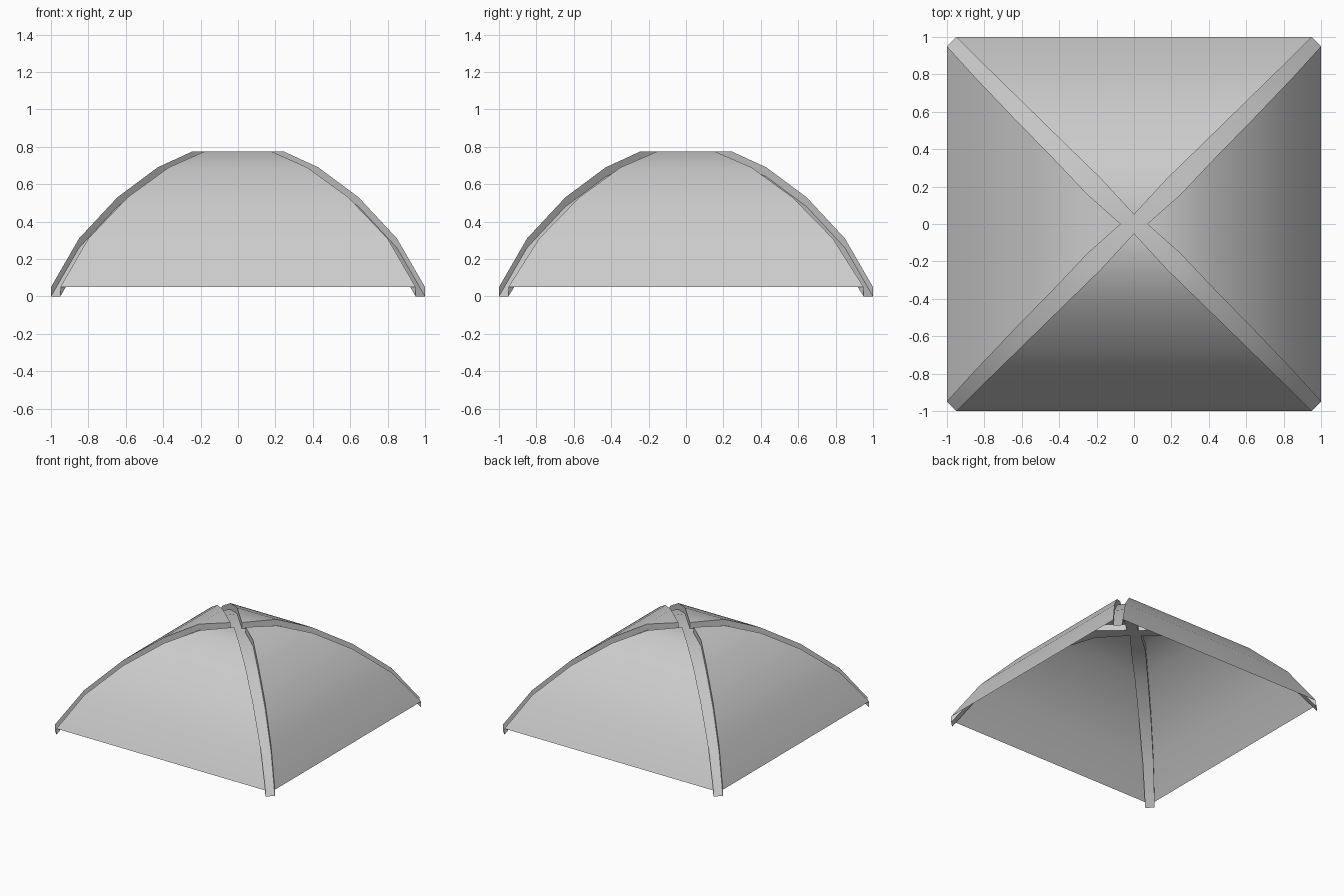
import bpy, bmesh, math
from mathutils import Vector

if "Cube" in bpy.data.objects:
    bpy.data.objects.remove(bpy.data.objects["Cube"])

# Arch profile per row: (distance out, half width of end/front panels, half width of side panels, height)
ROWS = [(1.0, 0.95, 0.95, 0.05), (0.85, 0.80, 0.785, 0.31), (0.645, 0.59, 0.57, 0.53),
        (0.43, 0.37, 0.35, 0.69), (0.245, 0.18, 0.155, 0.775)]
TIP_Y, TIP_X, TOP = 0.05, 0.07, 0.775   # panel tips next to the crossing
DEPTH = 0.05                            # rib channel depth


def build(name, faces, up=True):
    bm = bmesh.new()
    for pts in faces:
        f = bm.faces.new([bm.verts.new(p) for p in pts])
        f.normal_update()
        if up and f.normal.z < 0:
            f.normal_flip()
    bmesh.ops.remove_doubles(bm, verts=bm.verts, dist=0.0005)
    me = bpy.data.meshes.new(name)
    bm.to_mesh(me)
    bm.free()
    ob = bpy.data.objects.new(name, me)
    bpy.context.collection.objects.link(ob)
    bpy.ops.object.select_all(action='DESELECT')
    ob.select_set(True)
    bpy.context.view_layer.objects.active = ob
    bpy.ops.object.shade_smooth_by_angle(angle=math.radians(32))
    return ob


def low(p):
    return Vector((p[0], p[1], p[2] - DEPTH))


def edge(sx, sy, side):
    """Panel edge running up one corner, ending at the panel tip."""
    if side:
        pts = [(sx * d, sy * ws, z) for d, wf, ws, z in ROWS] + [(sx * TIP_X, 0, TOP)]
    else:
        pts = [(sx * wf, sy * d, z) for d, wf, ws, z in ROWS] + [(0, sy * TIP_Y, TOP)]
    return [Vector(p) for p in pts]


# Four curved roof panels, each with folded-down edges along the ribs
for name, s, side in (("front_panel", -1, False), ("back_panel", 1, False),
                      ("left_panel", -1, True), ("right_panel", 1, True)):
    if side:
        a, b = edge(s, -1, True), edge(s, 1, True)
    else:
        a, b = edge(-1, s, False), edge(1, s, False)
    faces = [(a[i], b[i], b[i + 1], a[i + 1]) for i in range(4)]
    faces.append((a[4], b[4], a[5]))
    build(name, faces)
    walls = []
    for e, o in ((a, b), (b, a)):
        for i in range(5):
            q = [e[i], e[i + 1], low(e[i + 1]), low(e[i])]
            n = (q[1] - q[0]).cross(q[3] - q[0])
            if n.dot(e[0] - o[0]) < 0:
                q.reverse()
            walls.append(q)
    build(name + "_edge_folds", walls, up=False)

# Crossed ribs sunk between the panels, joined by a centre plate
faces = []
for sx in (-1, 1):
    for sy in (-1, 1):
        a = [low(p) for p in edge(sx, sy, True)]
        b = [low(p) for p in edge(sx, sy, False)]
        faces += [(a[i], b[i], b[i + 1], a[i + 1]) for i in range(5)]
z = TOP - DEPTH
faces.append([(TIP_X, 0, z), (0, TIP_Y, z), (-TIP_X, 0, z), (0, -TIP_Y, z)])
build("crossed_ribs", faces)
